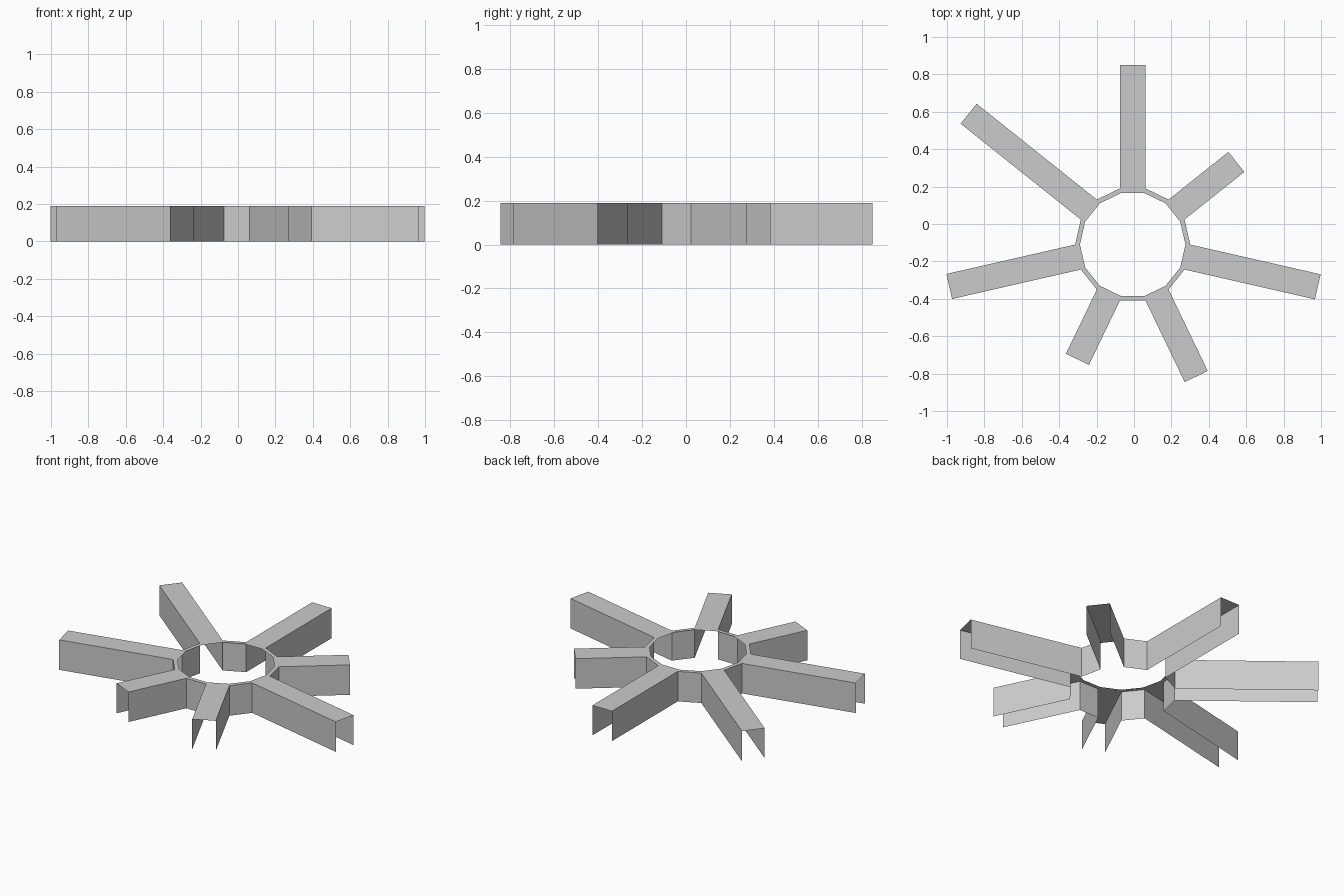
import bpy
from math import pi, sin, cos, tan
from mathutils import Vector

if "Cube" in bpy.data.objects:
    bpy.data.objects.remove(bpy.data.objects["Cube"])

CX, CY = -0.007, -0.11          # hub centre
H = 0.19                        # height of the sheet walls
OUT, INN = 0.30, 0.275          # distance of hub flats from the centre
HALF = OUT * tan(pi / 14)       # half width of an arm = half of a hub side
# arm end distances, clockwise from the back (+y)
REACH = [0.96, 0.709, 1.015, 0.783, 0.681, 1.006, 1.122]


def pt(angle, along, side, z):
    """Point given in a frame turned to the angle around the hub centre."""
    return Vector((CX + along * cos(angle) - side * sin(angle),
                   CY + along * sin(angle) + side * cos(angle), z))


def make(name, quads):
    verts = [v for q in quads for v in q]
    faces = [tuple(range(4 * i, 4 * i + 4)) for i in range(len(quads))]
    mesh = bpy.data.meshes.new(name)
    mesh.from_pydata(verts, [], faces)
    mesh.update()
    ob = bpy.data.objects.new(name, mesh)
    bpy.context.collection.objects.link(ob)
    return ob


def flange(a):
    """Top strip of one hub side."""
    inner = INN * tan(pi / 14)
    return [pt(a, INN, -inner, H), pt(a, OUT, -HALF, H),
            pt(a, OUT, HALF, H), pt(a, INN, inner, H)]


# hub: flat ring on top, walls only between the arms
hub = []
for i in range(14):
    a = pi / 2 - i * pi / 7
    hub.append(flange(a))
    if i % 2:
        hub.append([pt(a, OUT, -HALF, 0), pt(a, OUT, HALF, 0),
                    pt(a, OUT, HALF, H), pt(a, OUT, -HALF, H)])
make("hub_ring", hub)

# arms: roof and two side walls, open at the bottom and both ends
for k, r in enumerate(REACH):
    a = pi / 2 - k * 2 * pi / 7
    roof = [pt(a, OUT, -HALF, H), pt(a, r, -HALF, H),
            pt(a, r, HALF, H), pt(a, OUT, HALF, H)]
    right = [pt(a, OUT, -HALF, 0), pt(a, r, -HALF, 0),
             pt(a, r, -HALF, H), pt(a, OUT, -HALF, H)]
    left = [pt(a, r, HALF, 0), pt(a, OUT, HALF, 0),
            pt(a, OUT, HALF, H), pt(a, r, HALF, H)]
    make(f"arm_{k + 1}", [roof, right, left])
